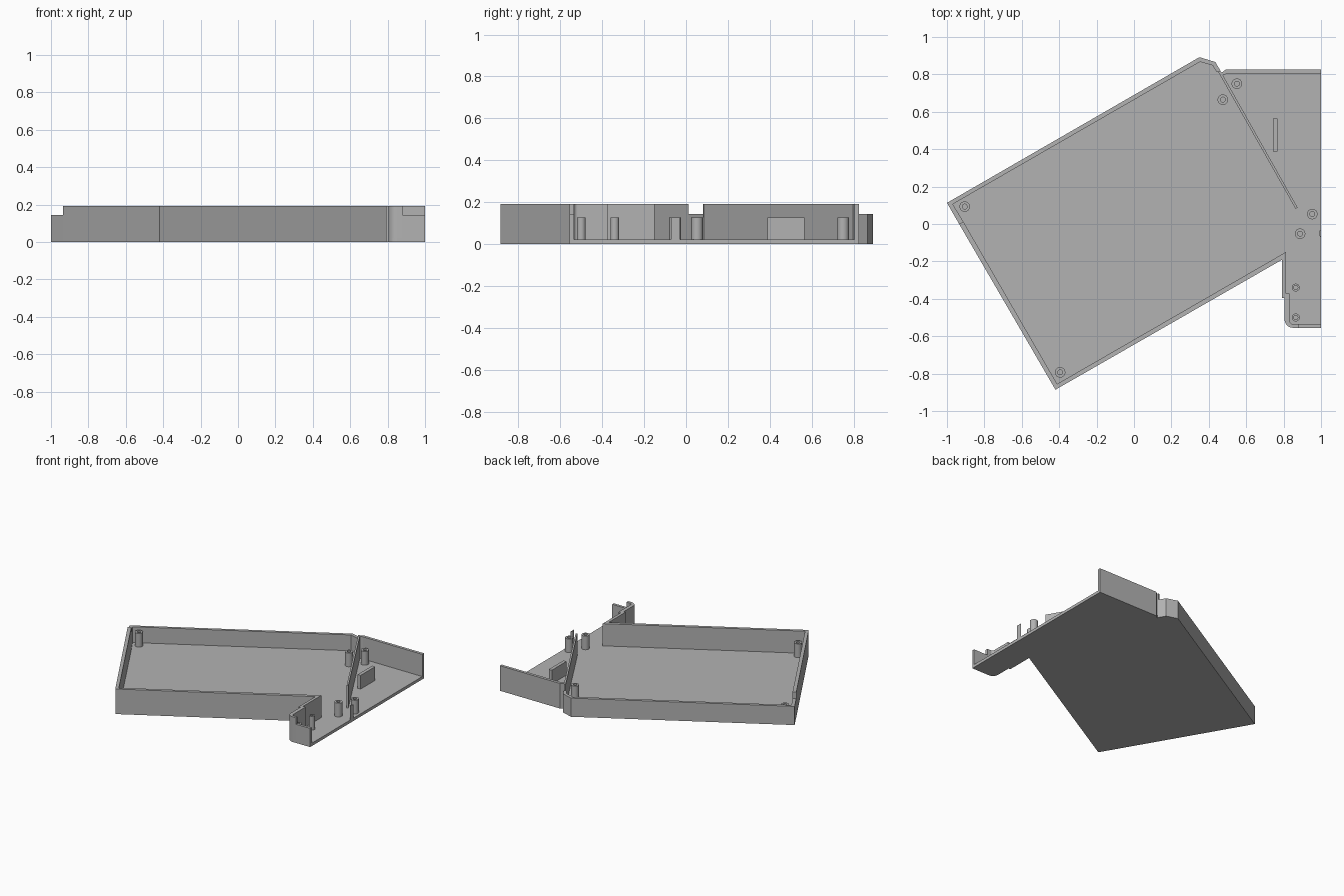
import bpy, bmesh, math

FLOOR, LOW, HIGH, POST = 0.022, 0.143, 0.192, 0.127

cube = bpy.data.objects.get("Cube")
if cube:
    bpy.data.objects.remove(cube)

grey = bpy.data.materials.new("plain grey")
grey.use_nodes = True
colour = (0.45, 0.45, 0.45, 1)
grey.diffuse_color = colour
grey.node_tree.nodes["Principled BSDF"].inputs["Base Color"].default_value = colour


def finish(name, bm, smooth=False):
    bmesh.ops.recalc_face_normals(bm, faces=bm.faces)
    mesh = bpy.data.meshes.new(name)
    bm.to_mesh(mesh)
    bm.free()
    mesh.materials.append(grey)
    obj = bpy.data.objects.new(name, mesh)
    bpy.context.collection.objects.link(obj)
    if smooth:
        bpy.ops.object.select_all(action='DESELECT')
        obj.select_set(True)
        bpy.context.view_layer.objects.active = obj
        bpy.ops.object.shade_smooth_by_angle(angle=math.radians(32))
    return obj


def prism(name, outline, z0, z1, smooth=False):
    """Extrude a flat outline upwards."""
    bm = bmesh.new()
    face = bm.faces.new([bm.verts.new((x, y, z0)) for x, y in outline])
    top = bmesh.ops.extrude_face_region(bm, geom=[face])["geom"]
    bmesh.ops.translate(bm, vec=(0, 0, z1 - z0),
                        verts=[v for v in top if isinstance(v, bmesh.types.BMVert)])
    return finish(name, bm, smooth)


def wall(name, outer, inner, height, smooth=False):
    return prism(name, outer + inner[::-1], FLOOR, height, smooth)


def arc(cx, cy, r, steps=10):
    """Quarter turn from the -x side to the -y side."""
    return [(cx - r * math.cos(a), cy - r * math.sin(a))
            for a in (math.pi / 2 * i / steps for i in range(steps + 1))]


def post(name, x, y, r, hole):
    """Hollow screw post, made by spinning a profile."""
    bm = bmesh.new()
    profile = [(r, FLOOR), (r, POST), (hole, POST), (hole, FLOOR + 0.002), (0, FLOOR + 0.002)]
    verts = [bm.verts.new((x + px, y, z)) for px, z in profile]
    edges = [bm.edges.new(pair) for pair in zip(verts, verts[1:])]
    bmesh.ops.spin(bm, geom=verts + edges, cent=(x, y, 0), axis=(0, 0, 1),
                   angle=math.tau, steps=28)
    bmesh.ops.remove_doubles(bm, verts=bm.verts, dist=0.0001)
    return finish(name, bm, True)


# Outer wall lines and the matching inner lines
step_out, step_in = (-0.935, 0.0), (-0.912, 0.012)
join_out, join_in = (0.463, 0.818), (0.443, 0.812)

back_out = [step_out, (-1, 0.113), (0.35, 0.892), (0.435, 0.866), join_out]
back_in = [step_in, (-0.969, 0.106), (0.353, 0.867), (0.42, 0.848), join_in]

front_out = [step_out, (-0.42, -0.886), (0.79, -0.192), (0.79, -0.395), (0.805, -0.395)]
front_out += arc(0.85, -0.51, 0.045) + [(0.88, -0.555)]
front_in = [step_in, (-0.411, -0.855), (0.812, -0.15), (0.812, -0.372), (0.832, -0.372)]
front_in += arc(0.85, -0.517, 0.018) + [(0.88, -0.535)]

rear_out = [(0.467, 0.808), (0.49, 0.825), (1, 0.825)]
rear_in = [(0.474, 0.796), (0.497, 0.803), (1, 0.803)]

# Base plate under everything
base = front_out + [(1, -0.555)] + rear_out[::-1] + back_out[:0:-1]
prism("base_plate", base, 0, FLOOR)

# Perimeter walls
wall("back_low_wall", back_out, back_in, LOW)
wall("front_high_wall", front_out, front_in, HIGH, True)
wall("front_low_lip", [(0.88, -0.555), (1, -0.555)], [(0.88, -0.535), (1, -0.535)], LOW)
wall("rear_high_wall", rear_out, rear_in, HIGH)

# Thin divider carrying on from the back corner
wall("divider", [join_out, (0.875, 0.087)], [(0.451, 0.812), (0.864, 0.081)], HIGH)

# Upright rib
wall("rib", [(0.742, 0.388), (0.768, 0.388)], [(0.742, 0.565), (0.768, 0.565)], POST)

# Screw posts
large = [(-0.905, 0.093), (-0.395, -0.793), (0.475, 0.665), (0.55, 0.75),
         (0.953, 0.053), (0.888, -0.052)]
for i, (x, y) in enumerate(large):
    post(f"large_post_{i + 1}", x, y, 0.028, 0.013)
for i, y in enumerate((-0.34, -0.5)):
    post(f"small_post_{i + 1}", 0.865, y, 0.021, 0.011)

# Sliver of a post cut off by the open edge
sliver = [(1.017 - 0.028 * math.cos(a), -0.05 + 0.028 * math.sin(a))
          for a in (0.92 * i / 4 for i in range(-4, 5))]
prism("cut_post", sliver, FLOOR, POST, True)
